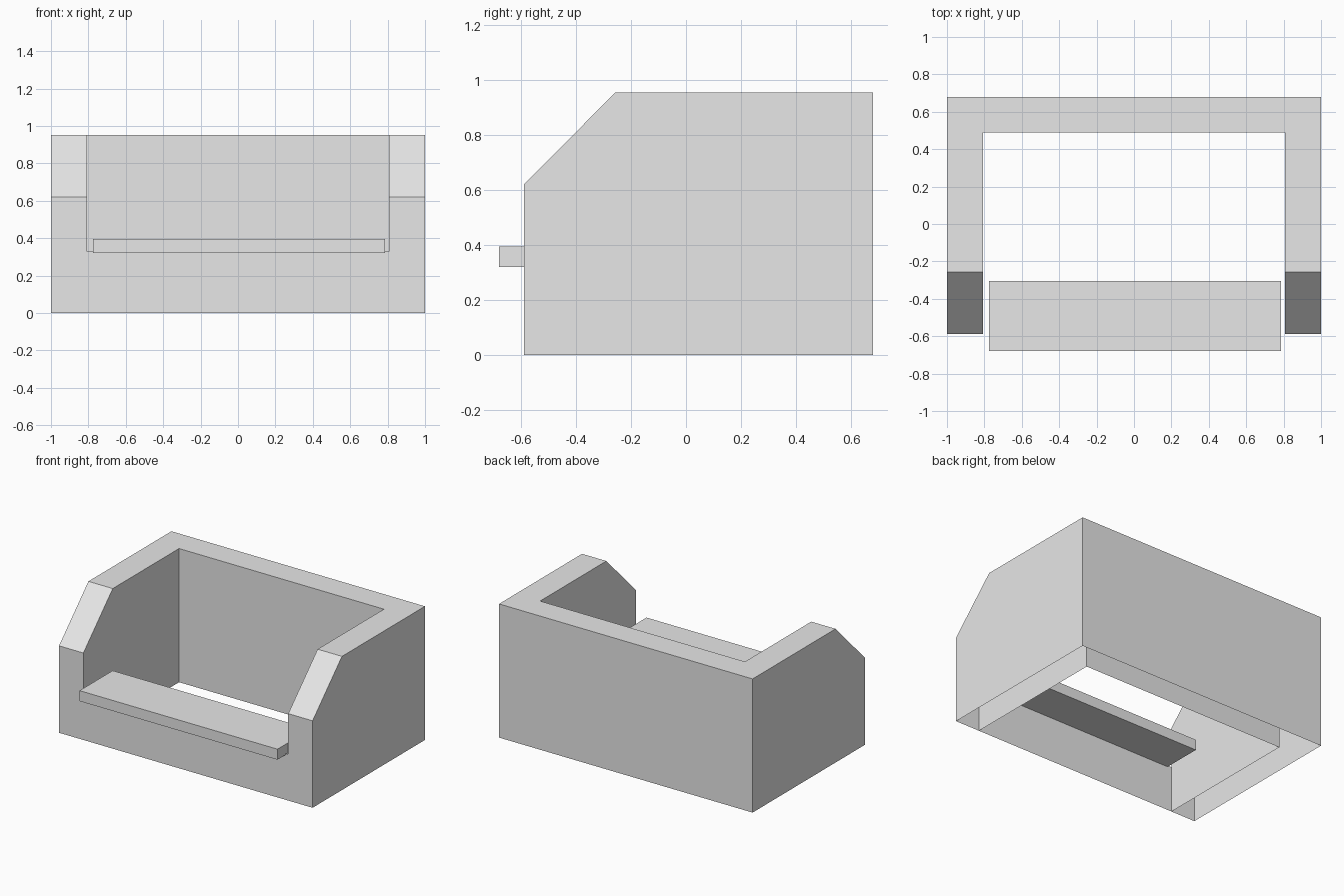
import bpy
import bmesh
from mathutils import Vector

default = bpy.data.objects.get("Cube")
if default:
    bpy.data.objects.remove(default, do_unlink=True)

# One plain grey material
grey = bpy.data.materials.new("light grey")
grey.use_nodes = True
colour = (0.8, 0.8, 0.8, 1.0)
grey.diffuse_color = colour
grey.node_tree.nodes["Principled BSDF"].inputs["Base Color"].default_value = colour

# Main dimensions
OUT_X, IN_X = 1.0, 0.808
FRONT, BACK, IN_BACK = -0.588, 0.678, 0.49
TOP, SLOPE_Z, SLOPE_Y = 0.953, 0.62, -0.257
LIP = 0.33


def finish(bm, name):
    bmesh.ops.remove_doubles(bm, verts=bm.verts[:], dist=0.0005)
    mesh = bpy.data.meshes.new(name)
    bm.to_mesh(mesh)
    bm.free()
    mesh.materials.append(grey)
    obj = bpy.data.objects.new(name, mesh)
    bpy.context.collection.objects.link(obj)
    return obj


def add_face(bm, points, facing):
    """Add a polygon whose normal points towards 'facing'."""
    face = bm.faces.new([bm.verts.new(p) for p in points])
    face.normal_update()
    if face.normal.dot(Vector(facing)) < 0:
        face.normal_flip()


def side_profile(x, back):
    """Side outline with the sloped front corner."""
    outline = [(FRONT, 0), (FRONT, SLOPE_Z), (SLOPE_Y, TOP), (back, TOP), (back, 0)]
    return [(x, y, z) for y, z in outline]


# Hollow surround: outer and inner skins, open underneath
bm = bmesh.new()
for s in (-1, 1):
    xo, xi = s * OUT_X, s * IN_X
    outer = side_profile(xo, BACK)
    inner = side_profile(xi, IN_BACK)
    add_face(bm, outer, (s, 0, 0))
    add_face(bm, inner, (-s, 0, 0))
    # arm front, slope and top
    for i, facing in enumerate([(0, -1, 0), (0, -1, 1), (0, 0, 1)]):
        add_face(bm, [outer[i], outer[i + 1], inner[i + 1], inner[i]], facing)


def cross_panel(x, y, z0, z1, facing):
    add_face(bm, [(-x, y, z0), (x, y, z0), (x, y, z1), (-x, y, z1)], facing)


# Low front panel, inner back and outer back
cross_panel(IN_X, FRONT, 0, LIP, (0, -1, 0))
cross_panel(IN_X, IN_BACK, 0, TOP, (0, -1, 0))
cross_panel(OUT_X, BACK, 0, TOP, (0, 1, 0))
# Top of the back wall
add_face(bm, [(-IN_X, IN_BACK, TOP), (IN_X, IN_BACK, TOP),
              (OUT_X, BACK, TOP), (-OUT_X, BACK, TOP)], (0, 0, 1))
finish(bm, "surround")

# Flat shelf resting across the front panel
low, high = Vector((-0.775, -0.678, 0.32)), Vector((0.786, -0.305, 0.395))
bm = bmesh.new()
bmesh.ops.create_cube(bm, size=1)
bmesh.ops.scale(bm, vec=high - low, verts=bm.verts[:])
bmesh.ops.translate(bm, vec=(low + high) / 2, verts=bm.verts[:])
finish(bm, "front_shelf")
